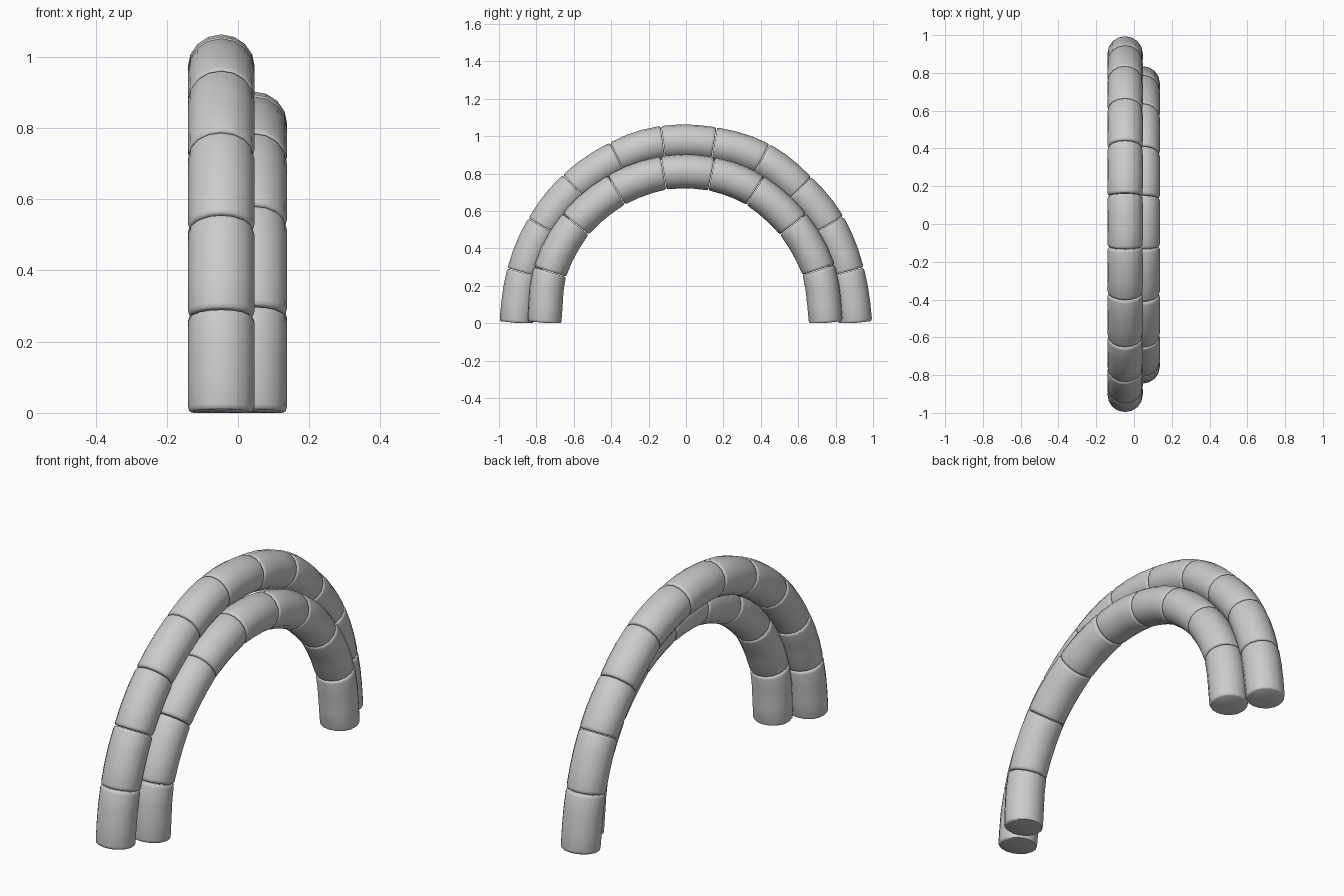
import bpy, bmesh, math
from mathutils import Vector

cube = bpy.data.objects.get("Cube")
if cube:
    bpy.data.objects.remove(cube, do_unlink=True)

grey = bpy.data.materials.new("plain_grey")
grey.use_nodes = True
COLOR = (0.6, 0.6, 0.6, 1)
grey.diffuse_color = COLOR
grey.node_tree.nodes["Principled BSDF"].inputs["Base Color"].default_value = COLOR

SIDES = 16
RX, RN = 0.094, 0.091          # half width across and along the arch radius
# (distance along segment, ring scale): rounded rims and a slight barrel
RINGS = [(0.006, 0.9), (0.02, 0.96), (0.06, 0.99), (0.35, 1.0),
         (0.65, 1.0), (0.94, 0.99), (0.98, 0.96), (0.994, 0.9)]


def hermite(a, b, ta, tb, t):
    """Position and direction on the curve between two joints."""
    pos = (a * (2*t**3 - 3*t**2 + 1) + ta * (t**3 - 2*t**2 + t)
           + b * (3*t**2 - 2*t**3) + tb * (t**3 - t**2))
    tan = (a * (6*t*t - 6*t) + ta * (3*t*t - 4*t + 1)
           + b * (6*t - 6*t*t) + tb * (3*t*t - 2*t))
    return pos, tan.normalized()


def block(name, x, a, b, ta, tb):
    bm = bmesh.new()
    loops = []
    for t, s in RINGS:
        pos, tan = hermite(a, b, ta, tb, t)
        normal = Vector((-tan.y, tan.x))
        ring = []
        for i in range(SIDES):
            ang = math.tau * i / SIDES
            p = pos + normal * (RN * s * math.sin(ang))
            ring.append(bm.verts.new((x + RX * s * math.cos(ang), p.x, max(p.y, 0))))
        loops.append(ring)
    for r0, r1 in zip(loops, loops[1:]):
        for i in range(SIDES):
            j = (i + 1) % SIDES
            bm.faces.new((r0[i], r0[j], r1[j], r1[i]))
    bm.faces.new(loops[0])
    bm.faces.new(loops[-1])
    bmesh.ops.recalc_face_normals(bm, faces=bm.faces)
    mesh = bpy.data.meshes.new(name)
    bm.to_mesh(mesh)
    bm.free()
    mesh.materials.append(grey)
    obj = bpy.data.objects.new(name, mesh)
    bpy.context.collection.objects.link(obj)
    bpy.ops.object.select_all(action='DESELECT')
    obj.select_set(True)
    bpy.context.view_layer.objects.active = obj
    bpy.ops.object.shade_smooth_by_angle(angle=math.radians(50))


def arch(name, x, joints):
    pts = [Vector(p) for p in joints]
    tans = [(q - p) / 2 for p, q in zip(pts, pts[2:])]
    # both feet stand nearly upright
    first = Vector((0.03, 0.27))
    last = Vector((0.03, -0.27))
    tans = [first] + tans + [last]
    for i in range(len(pts) - 1):
        block(f"{name}_block_{i + 1}", x, pts[i], pts[i + 1], tans[i], tans[i + 1])


# joint centres as (y, z), front foot to back foot
arch("tall_arch", -0.047, [
    (-0.908, 0), (-0.868, 0.27), (-0.765, 0.515), (-0.597, 0.727),
    (-0.367, 0.885), (-0.122, 0.965), (0.15, 0.958), (0.405, 0.877),
    (0.607, 0.717), (0.763, 0.525), (0.863, 0.275), (0.906, 0)])
arch("short_arch", 0.044, [
    (-0.757, 0), (-0.727, 0.275), (-0.59, 0.53), (-0.372, 0.712),
    (-0.12, 0.803), (0.137, 0.798), (0.37, 0.709), (0.573, 0.528),
    (0.708, 0.285), (0.748, 0)])
